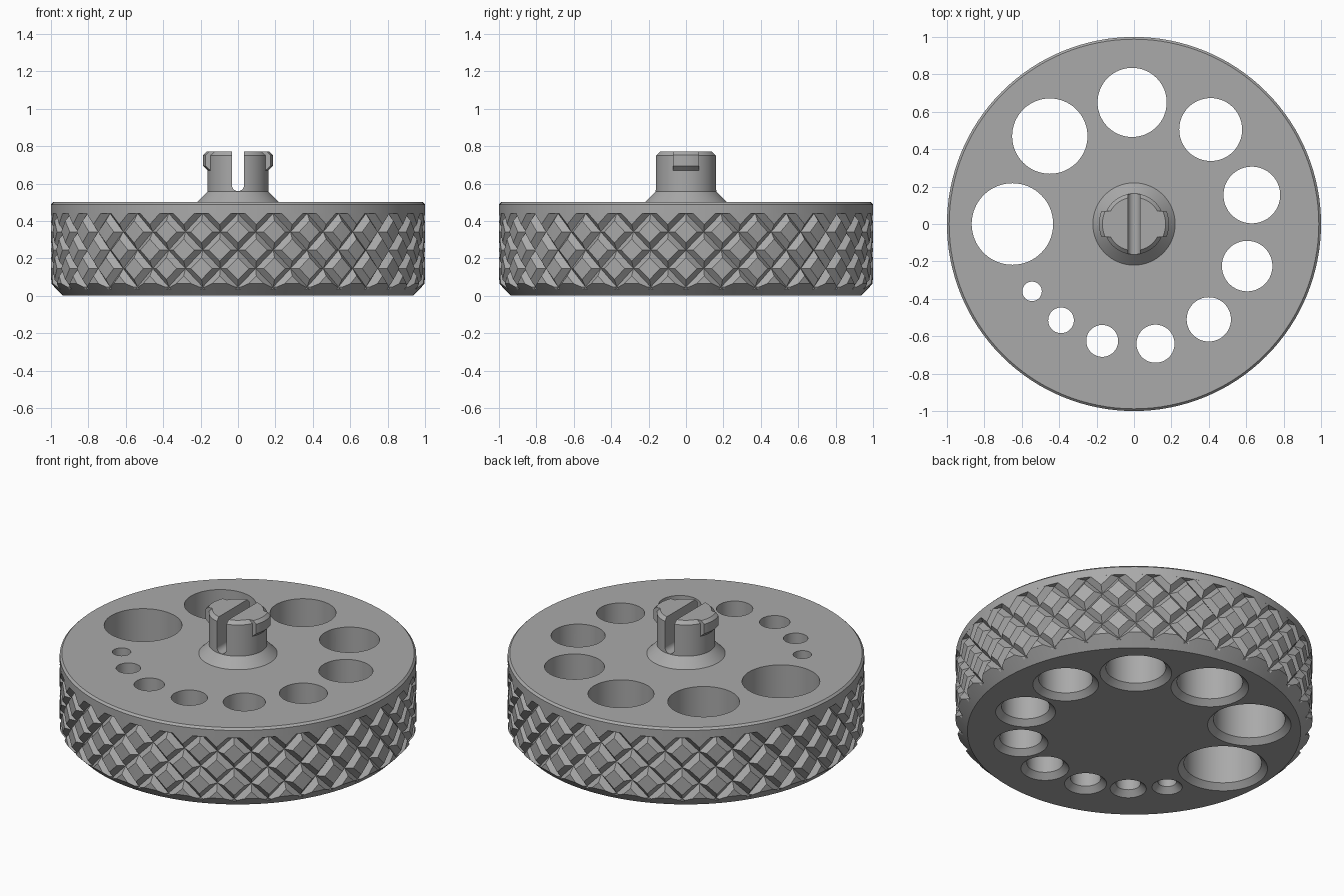
import bpy, bmesh, math
from mathutils import Vector

if "Cube" in bpy.data.objects:
    bpy.data.objects.remove(bpy.data.objects["Cube"], do_unlink=True)

grey = bpy.data.materials.new("plain_grey")
grey.use_nodes = True
grey.diffuse_color = (0.4, 0.4, 0.4, 1)
grey.node_tree.nodes["Principled BSDF"].inputs["Base Color"].default_value = (0.4, 0.4, 0.4, 1)

TEETH = 32                        # grooves of each hand around the rim
PITCH = 2 * math.pi / TEETH       # spacing at radius 1
TOP, BAND_TOP = 0.5, 0.44
GROOVE, DEPTH = 0.2, 0.033        # groove half width (in pitches) and depth


def finish(name, bm):
    bmesh.ops.recalc_face_normals(bm, faces=bm.faces)
    mesh = bpy.data.meshes.new(name)
    bm.to_mesh(mesh)
    bm.free()
    mesh.materials.append(grey)
    obj = bpy.data.objects.new(name, mesh)
    bpy.context.collection.objects.link(obj)
    return obj


def lathe(name, profile, segments=128, center=(0, 0)):
    """Closed solid turned from (radius, height) points."""
    bm = bmesh.new()
    rings = []
    for r, z in profile:
        rings.append([bm.verts.new((center[0] + r * math.cos(2 * math.pi * i / segments),
                                    center[1] + r * math.sin(2 * math.pi * i / segments), z))
                      for i in range(segments)])
    for low, high in zip(rings, rings[1:]):
        for i in range(segments):
            j = (i + 1) % segments
            bm.faces.new((low[i], low[j], high[j], high[i]))
    bm.faces.new(rings[0])
    bm.faces.new(rings[-1])
    return finish(name, bm)


def box(name, low, high):
    bm = bmesh.new()
    bmesh.ops.create_cube(bm, size=1)
    low, high = Vector(low), Vector(high)
    for v in bm.verts:
        v.co = (low + high) / 2 + v.co * (high - low)
    return finish(name, bm)


def boolean(target, cutter, operation):
    mod = target.modifiers.new(cutter.name, "BOOLEAN")
    mod.operation, mod.solver, mod.object = operation, "EXACT", cutter
    bpy.context.view_layer.objects.active = target
    bpy.ops.object.modifier_apply(modifier=mod.name)


def discard(*objs):
    for obj in objs:
        bpy.data.objects.remove(obj, do_unlink=True)


def knurled_blank():
    """Cylinder wrapped in two crossing sets of V grooves."""
    bm = bmesh.new()
    w = GROOVE

    def vert(p, q, depth):
        angle = (p + q) / 2 * PITCH + math.pi / 2
        r = 1 - depth
        return bm.verts.new((r * math.cos(angle), r * math.sin(angle),
                             BAND_TOP + (p - q) / 2 * PITCH))

    def face(*points):
        bm.faces.new([vert(*pt) for pt in points])

    for row in range(-6, 3):
        for col in range(TEETH):
            p = col + row
            q = col
            # flat diamond, split top to bottom so it follows the curve
            a, b, c, d = p + w, p + 1 - w, q + w, q + 1 - w
            face((a, d, 0), (b, c, 0), (a, c, 0))
            face((a, d, 0), (b, d, 0), (b, c, 0))
            # sloping walls of the two grooves beside it
            for e in (-w, w):
                face((p, c, DEPTH), (p, d, DEPTH), (p + e, d, 0), (p + e, c, 0))
                face((a, q, DEPTH), (b, q, DEPTH), (b, q + e, 0), (a, q + e, 0))
            # crossing of the grooves
            for e in (-w, w):
                for f in (-w, w):
                    face((p, q, DEPTH), (p + e, q, DEPTH), (p + e, q + f, 0))
                    face((p, q, DEPTH), (p, q + f, DEPTH), (p + e, q + f, 0))
    bmesh.ops.remove_doubles(bm, verts=bm.verts, dist=0.0005)
    # trim the band and cap both ends
    for z, up in ((-0.05, -1), (BAND_TOP, 1)):
        bmesh.ops.bisect_plane(bm, geom=bm.verts[:] + bm.edges[:] + bm.faces[:], dist=0.0001,
                               plane_co=(0, 0, z), plane_no=(0, 0, up), clear_outer=True)
    for z in (-0.05, BAND_TOP):
        edges = [e for e in bm.edges if e.is_boundary and
                 all(abs(v.co.z - z) < 0.001 for v in e.verts)]
        bmesh.ops.contextual_create(bm, geom=edges)
    return finish("knurled_wheel", bm)


# Wheel: knurled body with a chamfered lower edge, and a plain upper rim
wheel = knurled_blank()
chamfer = lathe("chamfer_tool", [(0.935, 0), (1.035, 0.1), (1.035, 0.6)])
boolean(wheel, chamfer, "INTERSECT")
discard(chamfer)
rim = lathe("upper_rim", [(1, BAND_TOP), (1, TOP - 0.012), (0.988, TOP)])

# Ring of graded holes, countersunk underneath
centers = [(-0.65, 0), (-0.45, 0.47), (-0.01, 0.65), (0.41, 0.505), (0.63, 0.155),
           (0.605, -0.225), (0.4, -0.51), (0.115, -0.64), (-0.17, -0.625),
           (-0.39, -0.515), (-0.545, -0.36)]
for i, center in enumerate(centers):
    r = 0.218 - 0.0166 * i
    drill = lathe("drill", [(r + 0.043, -0.01), (r, 0.033), (r, 0.6)], 64, center)
    boolean(wheel, drill, "DIFFERENCE")
    boolean(rim, drill, "DIFFERENCE")
    discard(drill)

# Central snap-fit pin with a flared foot
pin = lathe("snap_pin", [(0.22, TOP - 0.02), (0.22, TOP), (0.163, 0.557),
                         (0.163, 0.75), (0.143, 0.77)], 64)

# Catches on the two sides of the pin
catches = lathe("pin_catches", [(0.15, 0.665), (0.163, 0.67), (0.187, 0.694),
                                (0.187, 0.752), (0.169, 0.77)], 64)
limit = box("catch_limit", (-0.3, -0.07, 0.6), (0.3, 0.07, 0.9))
boolean(catches, limit, "INTERSECT")
boolean(pin, catches, "UNION")
discard(limit, catches)

# Round-bottomed slot that splits the pin
bm = bmesh.new()
half, base = 0.033, 0.592
outline = [(half * math.cos(t), base + half * math.sin(t))
           for t in (math.pi + math.pi * k / 16 for k in range(17))]
outline += [(half, 0.9), (-half, 0.9)]
start = bm.faces.new([bm.verts.new((x, -0.3, z)) for x, z in outline])
swept = bmesh.ops.extrude_face_region(bm, geom=[start])["geom"]
bmesh.ops.translate(bm, vec=(0, 0.6, 0), verts=[g for g in swept if isinstance(g, bmesh.types.BMVert)])
slot = finish("slot_tool", bm)
boolean(pin, slot, "DIFFERENCE")
discard(slot)

# Smooth round surfaces, sharp edges kept
for obj in (wheel, rim, pin):
    bpy.ops.object.select_all(action="DESELECT")
    obj.select_set(True)
    bpy.context.view_layer.objects.active = obj
    bpy.ops.object.shade_smooth_by_angle(angle=math.radians(25))
